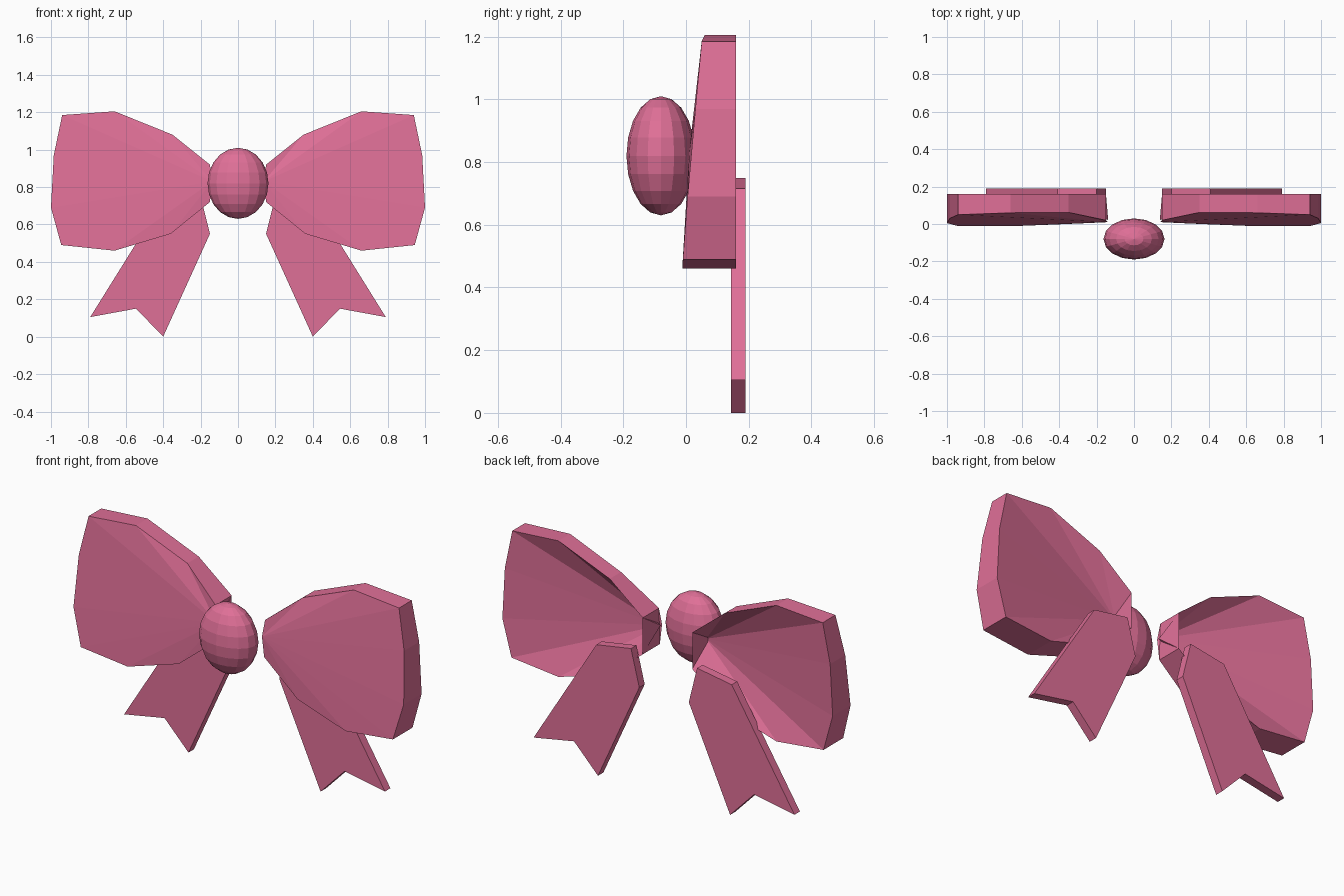
import bpy, bmesh

if "Cube" in bpy.data.objects:
    bpy.data.objects.remove(bpy.data.objects["Cube"])

pink = bpy.data.materials.new("bow_pink")
pink.diffuse_color = (0.74, 0.16, 0.31, 1)
pink.use_nodes = True
pink.node_tree.nodes["Principled BSDF"].inputs["Base Color"].default_value = pink.diffuse_color


def finish(name, bm, mirror=True):
    bmesh.ops.recalc_face_normals(bm, faces=bm.faces)
    mesh = bpy.data.meshes.new(name)
    bm.to_mesh(mesh)
    bm.free()
    mesh.materials.append(pink)
    obj = bpy.data.objects.new(name, mesh)
    bpy.context.collection.objects.link(obj)
    if mirror:
        obj.modifiers.new("mirror", 'MIRROR')
    return obj


def ring_walls(bm, a, b):
    for i in range(len(a)):
        j = (i + 1) % len(a)
        bm.faces.new((a[i], a[j], b[j], b[i]))


# Bow loops: a rim with front and hollow back fanning to the pinched inner end
rim = [(0.15, 0.02, 0.92), (0.35, 0.062, 1.08), (0.66, 0.06, 1.205),
       (0.94, 0.05, 1.185), (0.985, 0.03, 0.97), (1.0, 0.005, 0.69),
       (0.945, -0.01, 0.49), (0.66, -0.012, 0.46), (0.36, 0.0, 0.55),
       (0.15, 0.012, 0.72)]
bm = bmesh.new()
front = [bm.verts.new(p) for p in rim]
back = [bm.verts.new((x, 0.16, z)) for x, y, z in rim]
ring_walls(bm, front, back)
for ring, apex_y in ((front, 0.01), (back, 0.022)):
    apex = bm.verts.new((0.138, apex_y, 0.83))
    for i in range(len(ring)):
        bm.faces.new((ring[i], ring[(i + 1) % len(ring)], apex))
finish("bow_loops", bm)

# Ribbon tails: flat notched strips behind the loops
tail = [(0.20, 0.75), (0.41, 0.715), (0.79, 0.105),
        (0.545, 0.15), (0.40, 0.0), (0.15, 0.55)]
bm = bmesh.new()
front = [bm.verts.new((x, 0.143, z)) for x, z in tail]
back = [bm.verts.new((x, 0.19, z)) for x, z in tail]
ring_walls(bm, front, back)
bm.faces.new(front)
bm.faces.new(back)
finish("ribbon_tails", bm)

# Centre knot: flattened faceted ball
bm = bmesh.new()
bmesh.ops.create_uvsphere(bm, u_segments=16, v_segments=10, radius=1)
bmesh.ops.scale(bm, vec=(0.163, 0.11, 0.19), verts=bm.verts)
bmesh.ops.translate(bm, vec=(0, -0.08, 0.82), verts=bm.verts)
finish("centre_knot", bm, mirror=False)
